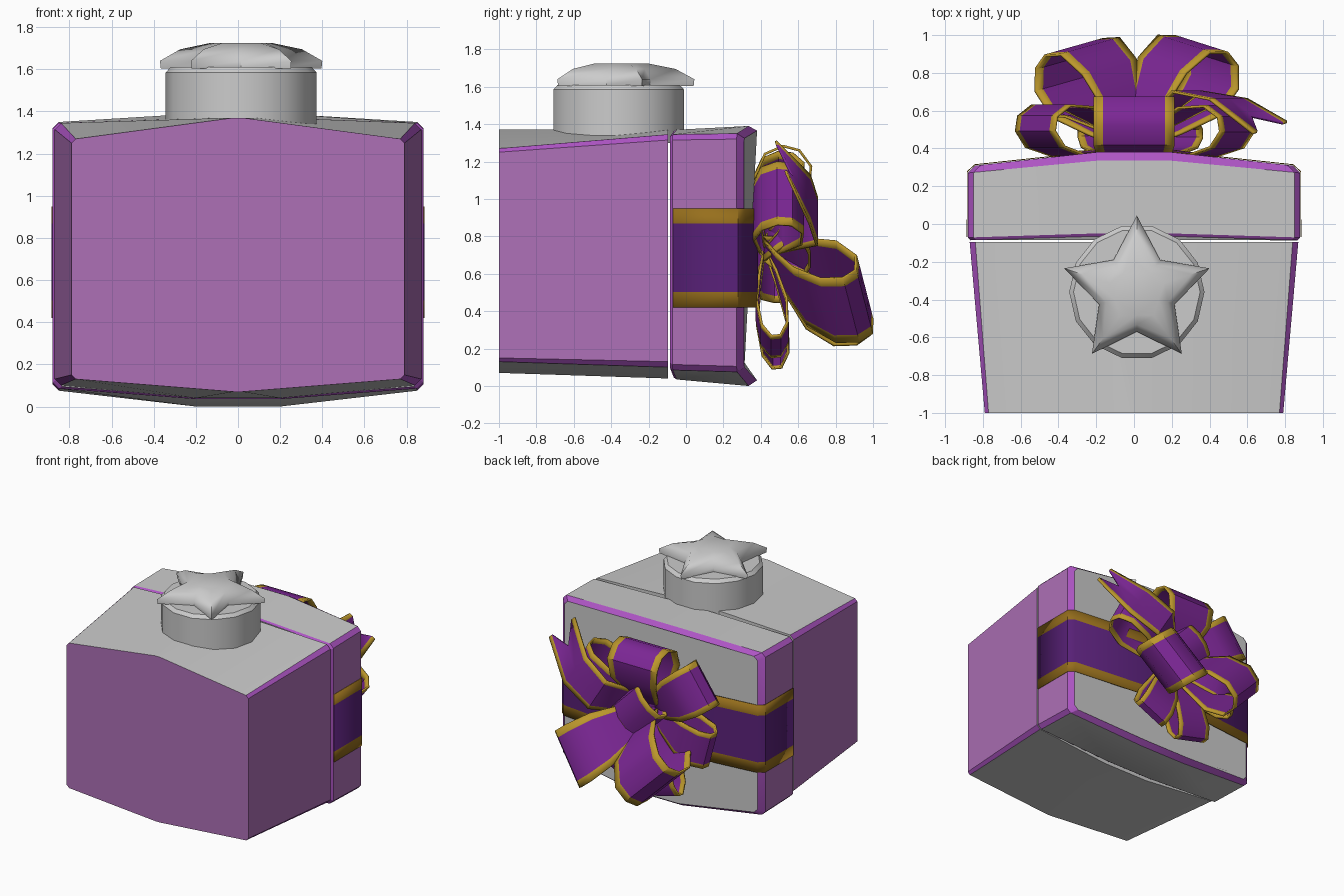
import bpy, bmesh
from math import sin, cos, pi, radians
from mathutils import Vector as V

if "Cube" in bpy.data.objects:
    bpy.data.objects.remove(bpy.data.objects["Cube"])


def material(name, rgb):
    m = bpy.data.materials.new(name)
    m.diffuse_color = (*rgb, 1)
    m.use_nodes = True
    m.node_tree.nodes["Principled BSDF"].inputs["Base Color"].default_value = m.diffuse_color
    return m


GREY = material("grey", (0.8, 0.8, 0.8))
MAUVE = material("mauve", (0.42, 0.16, 0.47))
TRIM = material("bright_purple", (0.42, 0.09, 0.55))
PURPLE = material("ribbon_purple", (0.20, 0.02, 0.30))
GOLD = material("gold", (0.50, 0.31, 0.025))
BAND = material("band_purple", (0.10, 0.015, 0.19))
BAND_GOLD = material("band_gold", (0.31, 0.16, 0.012))


def finish(name, bm, mats=(), angle=30, thickness=0):
    me = bpy.data.meshes.new(name)
    bm.to_mesh(me)
    bm.free()
    ob = bpy.data.objects.new(name, me)
    bpy.context.collection.objects.link(ob)
    for m in mats:
        me.materials.append(m)
    if thickness:
        mod = ob.modifiers.new("thickness", 'SOLIDIFY')
        mod.thickness = thickness
        mod.offset = 0
    bpy.ops.object.select_all(action='DESELECT')
    ob.select_set(True)
    bpy.context.view_layer.objects.active = ob
    bpy.ops.object.shade_smooth_by_angle(angle=radians(angle))
    return ob


def loft(name, rings, mats, pick, caps=(0, 0), angle=30):
    """Skin a list of equal rings; pick(row, side) gives the material slot."""
    bm = bmesh.new()
    vs = [[bm.verts.new(p) for p in r] for r in rings]
    n = len(vs[0])
    for i in range(len(vs) - 1):
        for j in range(n):
            k = (j + 1) % n
            f = bm.faces.new((vs[i][j], vs[i][k], vs[i + 1][k], vs[i + 1][j]))
            f.material_index = pick(i, j)
    for ring, slot in zip((vs[0], vs[-1]), caps):
        bm.faces.new(ring).material_index = slot
    bmesh.ops.recalc_face_normals(bm, faces=bm.faces)
    return finish(name, bm, mats, angle)


def section(y, hw, x0, zb, eb, et, zt, c=0.03, bow=0.0):
    """Box cross-section with a slightly peaked top and bottom."""
    right = [(x0, zb), (hw - c, eb), (hw, eb + c), (hw, et - c), (hw - c, et), (x0, zt)]
    pts = right + [(-x, z) for x, z in reversed(right)]
    return [(x, y - bow * max(0, (abs(x) - 0.2) / 0.63), z) for x, z in pts]


# top and bottom sides of the section are grey, 2 and 8 are the walls
FLAT = {0, 4, 5, 6, 10, 11}

# box body, tapering towards the front
loft("box_body",
     [section(-1, 0.79, 0.02, 0.07, 0.13, 1.27, 1.37, 0.02),
      section(-0.095, 0.87, 0.2, 0.04, 0.1, 1.345, 1.37)],
     (GREY, MAUVE, TRIM),
     lambda i, j: 0 if j in FLAT else 1 if j in (2, 8) else 2, (1, 0))

# lid with a bowed, chamfered outer face
loft("box_lid",
     [section(-0.065, 0.865, 0.2, 0.045, 0.095, 1.335, 1.36, bow=0.02),
      section(-0.05, 0.88, 0.2, 0.035, 0.085, 1.345, 1.37, bow=0.02),
      section(0.335, 0.88, 0.2, 0.0, 0.075, 1.35, 1.39, bow=0.06),
      section(0.38, 0.84, 0.2, 0.03, 0.10, 1.325, 1.365, bow=0.07)],
     (GREY, MAUVE, TRIM),
     lambda i, j: 2 if i != 1 else 0 if j in FLAT else 1 if j in (2, 8) else 2)


def circle(r, z, n=14):
    return [(0.015 + r * cos(2 * pi * k / n), -0.36 + r * sin(2 * pi * k / n), z) for k in range(n)]


# round knob on the top
loft("knob", [circle(0.358, 1.3), circle(0.358, 1.585), circle(0.335, 1.61)], (),
     lambda i, j: 0, angle=40)


def star(scale, z, inner=0.21):
    pts = []
    for k in range(10):
        r, a = (inner if k % 2 else 0.405) * scale, pi / 2 + k * pi / 5
        pts.append((0.015 + r * cos(a), -0.36 + r * sin(a), z))
    return pts


# star cap with puffed top
loft("star_cap", [star(0.99, 1.605), star(1, 1.64), star(0.75, 1.695, 0.23), star(0.38, 1.725, 0.32)],
     (), lambda i, j: 0, angle=50)


def ribbon(name, rows, border=0.76, notch=None, angle=40, mats=(PURPLE, GOLD), thick=0.014):
    """Strip with gold borders; rows are (centre, half-width vector)."""
    bm = bmesh.new()
    vs = [[bm.verts.new(V(c) + V(w) * t) for t in (-1, -border, 0, border, 1)] for c, w in rows]
    if notch:
        vs[-1][2].co += V(notch)
    for a, b in zip(vs, vs[1:]):
        for j in range(4):
            f = bm.faces.new((a[j], a[j + 1], b[j + 1], b[j]))
            f.material_index = int(j in (0, 3))
    return finish(name, bm, mats, angle, thick)


# ribbon band round the lid
half = [(0.883, -0.07), (0.883, 0.277), (0.842, 0.314), (0.2, 0.383)]
path = half + [(-x, y) for x, y in reversed(half)]
ribbon("ribbon_band", [((x, y, 0.685), (0, 0, 0.265)) for x, y in path], 0.69,
       mats=(BAND, BAND_GOLD), thick=0.005)

TEAR = [(0, 0), (0.3, 0.55), (0.62, 1), (0.88, 0.85), (1, 0.3), (1, -0.3),
        (0.88, -0.85), (0.62, -1), (0.3, -0.55), (0, 0)]


def bow_loop(name, angle, tilt, length, width, height, skew=0, pinch=0.35, centre=(0, 0.42, 0.74)):
    """Ribbon loop fanned round the y axis and tilted outwards from the lid."""
    a, t = radians(angle), radians(tilt)
    d = V((cos(a) * cos(t), sin(t), sin(a) * cos(t)))
    w = V((-sin(a), 0, cos(a)))
    n = d.cross(w)
    w.y = skew
    ribbon(name, [(V(centre) + d * u * length + n * v * height,
                   w * width / 2 * (pinch + (1 - pinch) * min(1, u * 1.4))) for u, v in TEAR])


# bow loops: name, fan angle, tilt, length, width, half height, skew
for spec in [("top_loop", 90, 15, 0.55, 0.43, 0.15),
             ("upper_left_loop", 145, 10, 0.64, 0.36, 0.13),
             ("upper_right_loop", 28, 10, 0.62, 0.38, 0.13),
             ("outer_left_loop", -135, 45, 0.68, 0.44, 0.16, 0.2),
             ("outer_right_loop", -39, 45, 0.70, 0.44, 0.16, -0.2),
             ("lower_loop", -104, 6, 0.63, 0.30, 0.08),
             ("lower_left_loop", -165, 8, 0.58, 0.30, 0.10),
             ("lower_right_loop", -66, 6, 0.58, 0.28, 0.08)]:
    bow_loop(*spec)

# centre knot
bow_loop("bow_knot", 45, 90, 0.24, 0.34, 0.15, 0, 1, (0, 0.42, 0.79))

# loose notched tail
ribbon("bow_tail", [((0.05, 0.5, 0.8), (-0.03, 0, 0.09)),
                    ((0.28, 0.70, 0.88), (-0.08, 0, 0.13)),
                    ((0.5, 0.66, 1.0), (-0.1, 0, 0.13)),
                    ((0.72, 0.51, 1.22), (-0.09, -0.03, 0.09))], notch=(-0.1, 0.06, -0.1))
